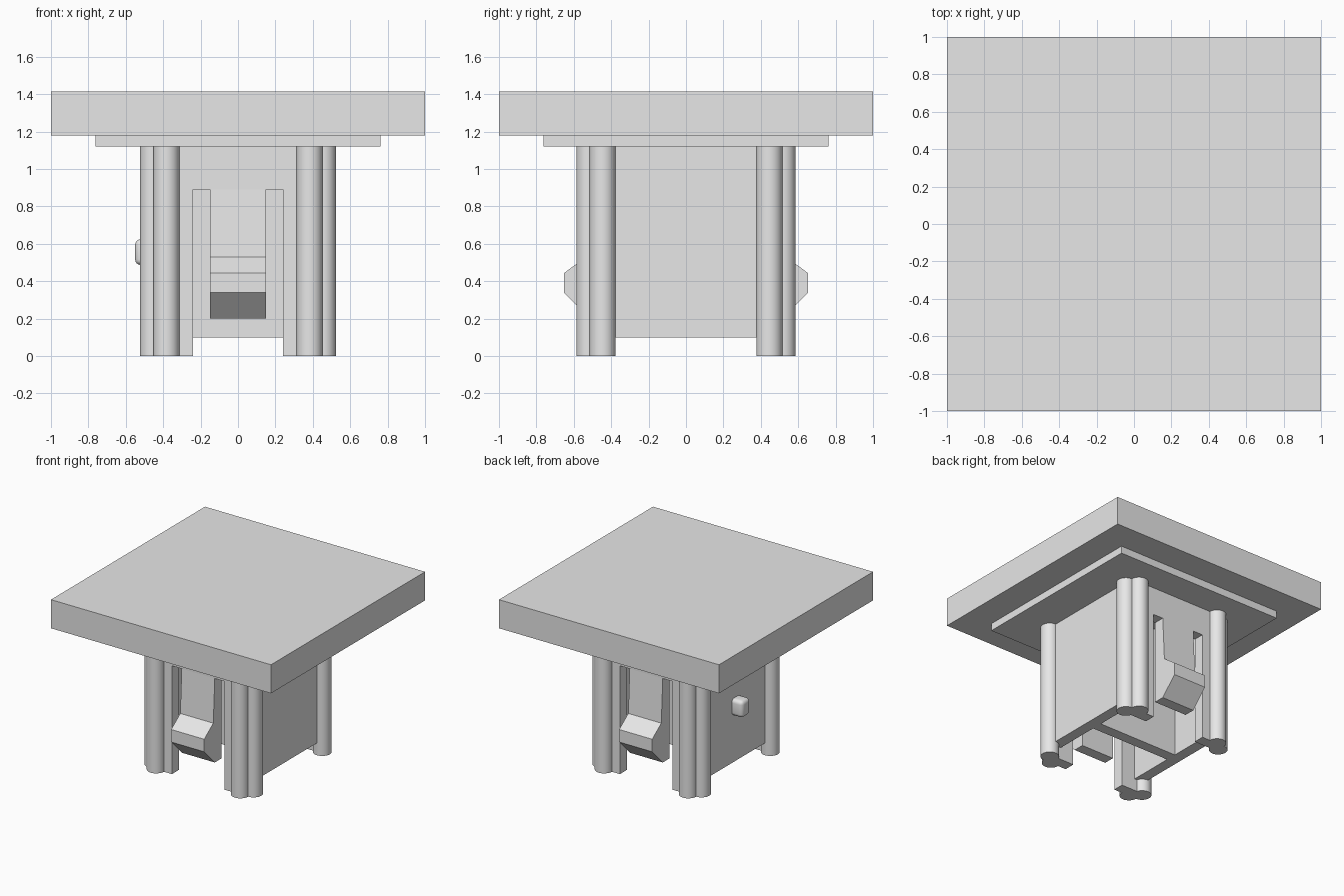
import bpy
import bmesh
from mathutils import Vector

old = bpy.data.objects.get("Cube")
if old:
    bpy.data.objects.remove(old, do_unlink=True)

grey = bpy.data.materials.new("plain grey")
grey.use_nodes = True
COLOUR = (0.8, 0.8, 0.8, 1)
grey.diffuse_color = COLOUR
grey.node_tree.nodes["Principled BSDF"].inputs["Base Color"].default_value = COLOUR

# Main dimensions: outer half sizes of the stem, wall thickness, stem top
HX, HY, WALL, TOP = 0.454, 0.516, 0.09, 1.12


def finish(name, bm, smooth=False):
    bmesh.ops.recalc_face_normals(bm, faces=bm.faces)
    mesh = bpy.data.meshes.new(name)
    bm.to_mesh(mesh)
    bm.free()
    mesh.materials.append(grey)
    obj = bpy.data.objects.new(name, mesh)
    bpy.context.scene.collection.objects.link(obj)
    if smooth:
        bpy.ops.object.select_all(action='DESELECT')
        obj.select_set(True)
        bpy.context.view_layer.objects.active = obj
        bpy.ops.object.shade_smooth_by_angle()
    return obj


def box(name, low, high, bevel=0):
    low, high = Vector(low), Vector(high)
    bm = bmesh.new()
    bmesh.ops.create_cube(bm, size=1)
    for v in bm.verts:
        v.co = (low + high) / 2 + v.co * (high - low)
    if bevel:
        bmesh.ops.bevel(bm, geom=bm.edges[:], offset=bevel, segments=4,
                        profile=0.5, affect='EDGES')
    return finish(name, bm, bevel > 0)


def prism(name, points, offset):
    """Extrude a closed outline of 3D points along an offset."""
    bm = bmesh.new()
    face = bm.faces.new([bm.verts.new(p) for p in points])
    result = bmesh.ops.extrude_face_region(bm, geom=[face], use_keep_orig=True)
    moved = [g for g in result["geom"] if isinstance(g, bmesh.types.BMVert)]
    bmesh.ops.translate(bm, verts=moved, vec=offset)
    return finish(name, bm)


def post(name, x, y, radius=0.07):
    bm = bmesh.new()
    bmesh.ops.create_cone(bm, cap_ends=True, segments=32, radius1=radius,
                          radius2=radius, depth=TOP)
    bmesh.ops.translate(bm, verts=bm.verts, vec=(x, y, TOP / 2))
    return finish(name, bm, True)


# Square top and the plate below it
box("top_slab", (-1, -1, 1.18), (1, 1, 1.415))
box("under_plate", (-0.763, -0.763, TOP), (0.763, 0.763, 1.18))

# Side walls and inner cross wall
for side, label in ((1, "left"), (-1, "right")):
    inner, outer = sorted((side * (HX - WALL), side * HX))
    box(label + "_wall", (inner, WALL - HY, 0.1), (outer, HY - WALL, TOP))
box("cross_wall", (WALL - HX, -0.045, 0.1), (HX - WALL, 0.045, TOP))

# End walls: two feet, two slots and a hanging tongue, with a barb on it
half = [(HX, TOP), (HX, 0), (0.24, 0), (0.24, 0.89), (0.15, 0.89), (0.15, 0.2)]
outline = half + [(-x, z) for x, z in reversed(half)]
barb = [(0.5, 0.89), (HY, 0.89), (0.535, 0.53), (0.653, 0.443),
        (0.653, 0.34), (HY, 0.2), (0.5, 0.2)]
for end, label in ((-1, "front"), (1, "back")):
    prism(label + "_wall", [(x, end * HY, z) for x, z in outline],
          (0, -end * WALL, 0))
    prism(label + "_barb", [(-0.15, end * y, z) for y, z in barb], (0.3, 0, 0))
    # Paired round posts on each corner
    for side, hand in ((1, "left"), (-1, "right")):
        name = label + "_" + hand
        post(name + "_end_post", side * 0.383, end * HY)
        post(name + "_side_post", side * HX, end * 0.446)

# Rounded peg on one side
box("side_peg", (-0.55, -0.055, 0.487), (-0.43, 0.055, 0.625), bevel=0.03)
